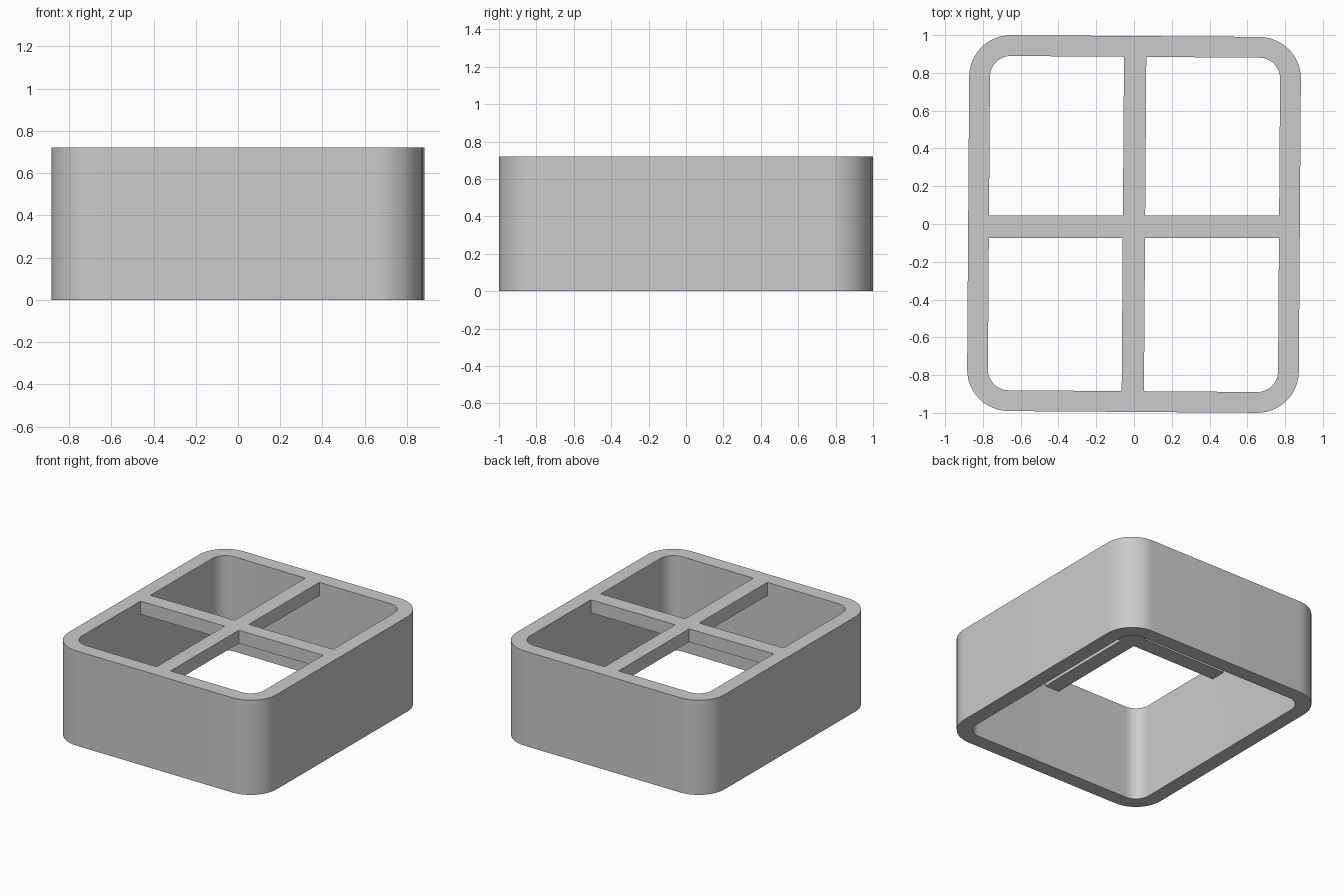
import bpy
import bmesh
from math import cos, sin, pi, radians
from mathutils import Matrix

cube = bpy.data.objects.get("Cube")
if cube:
    bpy.data.objects.remove(cube, do_unlink=True)

HEIGHT, WALL = 0.72, 0.11
HALF_X, HALF_Y, RADIUS = 0.878, 0.995, 0.22
BAR_WIDTH, BAR_DEPTH = 0.118, 0.1
TILT = radians(-0.4)
ARC_STEPS = 12

grey = bpy.data.materials.new("plain grey")
grey.use_nodes = True
grey.diffuse_color = (0.6, 0.6, 0.6, 1)
grey.node_tree.nodes["Principled BSDF"].inputs["Base Color"].default_value = (0.6, 0.6, 0.6, 1)


def make_object(name, bm):
    bmesh.ops.recalc_face_normals(bm, faces=bm.faces)
    mesh = bpy.data.meshes.new(name)
    bm.to_mesh(mesh)
    bm.free()
    mesh.materials.append(grey)
    obj = bpy.data.objects.new(name, mesh)
    bpy.context.collection.objects.link(obj)
    return obj


def rounded_outline(inset):
    """Rounded rectangle points, moved inward by the inset."""
    r = RADIUS - inset
    cx, cy = HALF_X - RADIUS, HALF_Y - RADIUS
    points = []
    for i, (sx, sy) in enumerate([(1, 1), (-1, 1), (-1, -1), (1, -1)]):
        for k in range(ARC_STEPS + 1):
            a = (i + k / ARC_STEPS) * pi / 2
            points.append((sx * cx + r * cos(a), sy * cy + r * sin(a)))
    return points


def make_frame():
    """Open rounded wall, with flat rims at top and bottom."""
    bm = bmesh.new()
    loops = [[bm.verts.new((x, y, z)) for x, y in rounded_outline(inset)]
             for inset, z in [(0, 0), (0, HEIGHT), (WALL, HEIGHT), (WALL, 0)]]
    count = len(loops[0])
    for i in range(4):
        a, b = loops[i], loops[(i + 1) % 4]
        for k in range(count):
            n = (k + 1) % count
            bm.faces.new((a[k], a[n], b[n], b[k]))
    bmesh.ops.rotate(bm, verts=bm.verts, matrix=Matrix.Rotation(TILT, 3, "Z"))
    return make_object("frame", bm)


def make_bar(name, size_x, size_y, y, angle):
    """Shallow divider, flush with the top rim."""
    bm = bmesh.new()
    bmesh.ops.create_cube(bm, size=1)
    bmesh.ops.scale(bm, verts=bm.verts, vec=(size_x, size_y, BAR_DEPTH))
    bmesh.ops.rotate(bm, verts=bm.verts, matrix=Matrix.Rotation(angle, 3, "Z"))
    bmesh.ops.translate(bm, verts=bm.verts, vec=(0, y, HEIGHT - BAR_DEPTH / 2))
    return make_object(name, bm)


frame = make_frame()
bars = [
    make_bar("long_divider", BAR_WIDTH, 2 * HALF_Y - WALL, 0, TILT),
    make_bar("cross_divider", 2 * HALF_X - WALL, BAR_WIDTH, -0.014, 0),
]

# Join the dividers to the frame as one solid
bpy.ops.object.select_all(action="DESELECT")
frame.select_set(True)
bpy.context.view_layer.objects.active = frame
for bar in bars:
    mod = frame.modifiers.new("join_" + bar.name, "BOOLEAN")
    mod.operation = "UNION"
    mod.solver = "EXACT"
    mod.object = bar
    bpy.ops.object.modifier_apply(modifier=mod.name)
    bpy.data.objects.remove(bar, do_unlink=True)

frame.name = "divided_frame"
bpy.ops.object.shade_smooth_by_angle(angle=radians(30))
